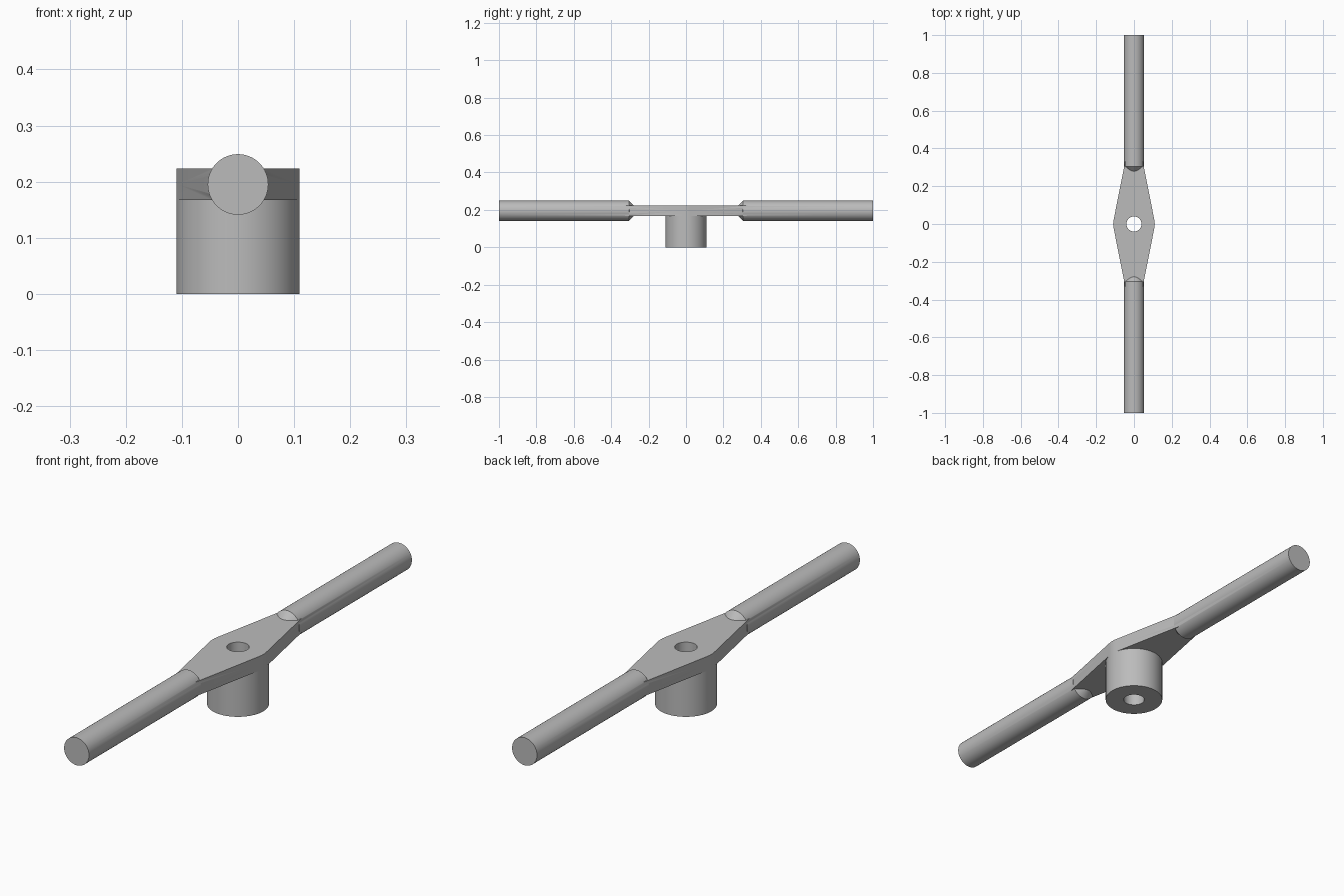
import bpy, bmesh
from math import sin, cos, pi

if "Cube" in bpy.data.objects:
    bpy.data.objects.remove(bpy.data.objects["Cube"])

STEPS = 64
HUB_R, HOLE_R, ROD_R = 0.11, 0.04, 0.054
PLATE_LOW, PLATE_TOP = 0.167, 0.223
ROD_Z = (PLATE_LOW + PLATE_TOP) / 2

grey = bpy.data.materials.new("plain grey")
grey.use_nodes = True
grey.diffuse_color = (0.5, 0.5, 0.5, 1)
grey.node_tree.nodes["Principled BSDF"].inputs["Base Color"].default_value = (0.5, 0.5, 0.5, 1)


def loft(name, rings):
    """Skin a closed solid through matching rings of points."""
    bm = bmesh.new()
    loops = [[bm.verts.new(p) for p in ring] for ring in rings]
    for a, b in zip(loops, loops[1:]):
        for i in range(len(a)):
            j = (i + 1) % len(a)
            bm.faces.new((a[i], a[j], b[j], b[i]))
    bm.faces.new(loops[0])
    bm.faces.new(loops[-1])
    bmesh.ops.recalc_face_normals(bm, faces=bm.faces)
    mesh = bpy.data.meshes.new(name)
    bm.to_mesh(mesh)
    bm.free()
    mesh.materials.append(grey)
    obj = bpy.data.objects.new(name, mesh)
    bpy.context.collection.objects.link(obj)
    return obj


def circle(r):
    return [(r * cos(2 * pi * i / STEPS), r * sin(2 * pi * i / STEPS)) for i in range(STEPS)]


def prism(name, outline, low, top):
    return loft(name, [[(x, y, z) for x, y in outline] for z in (low, top)])


def combine(base, tool, operation):
    mod = base.modifiers.new(operation.title(), "BOOLEAN")
    mod.operation, mod.object, mod.solver = operation, tool, "EXACT"
    bpy.context.view_layer.objects.active = base
    bpy.ops.object.modifier_apply(modifier=mod.name)
    bpy.data.objects.remove(tool)


# Diamond plate: hub arcs on both sides, tangent tapers to the tips
ARC = 2 * pi * 2 / STEPS
TIP_Y = 0.33
tip_x = (HUB_R - TIP_Y * sin(ARC)) / cos(ARC)
outline = []
for side in (1, -1):
    for k in range(-2, 3):
        a = 2 * pi * k / STEPS
        outline.append((side * HUB_R * cos(a), side * HUB_R * sin(a)))
    outline += [(side * tip_x, side * TIP_Y), (-side * tip_x, side * TIP_Y)]
handle = prism("tee_handle", outline, PLATE_LOW, PLATE_TOP)

# Round hub below the plate
combine(handle, prism("hub", circle(HUB_R), 0, ROD_Z), "UNION")

# Grip rods with a chamfered inner end
for side in (1, -1):
    sections = ((0.271, 0.02), (0.305, ROD_R), (1, ROD_R))
    rod = loft("grip_rod", [[(x, side * y, ROD_Z + z) for x, z in circle(r)] for y, r in sections])
    combine(handle, rod, "UNION")

# Bore through hub and plate
combine(handle, prism("bore_cutter", circle(HOLE_R), -0.1, 0.4), "DIFFERENCE")

bpy.ops.object.select_all(action="DESELECT")
handle.select_set(True)
bpy.context.view_layer.objects.active = handle
bpy.ops.object.shade_smooth_by_angle()
